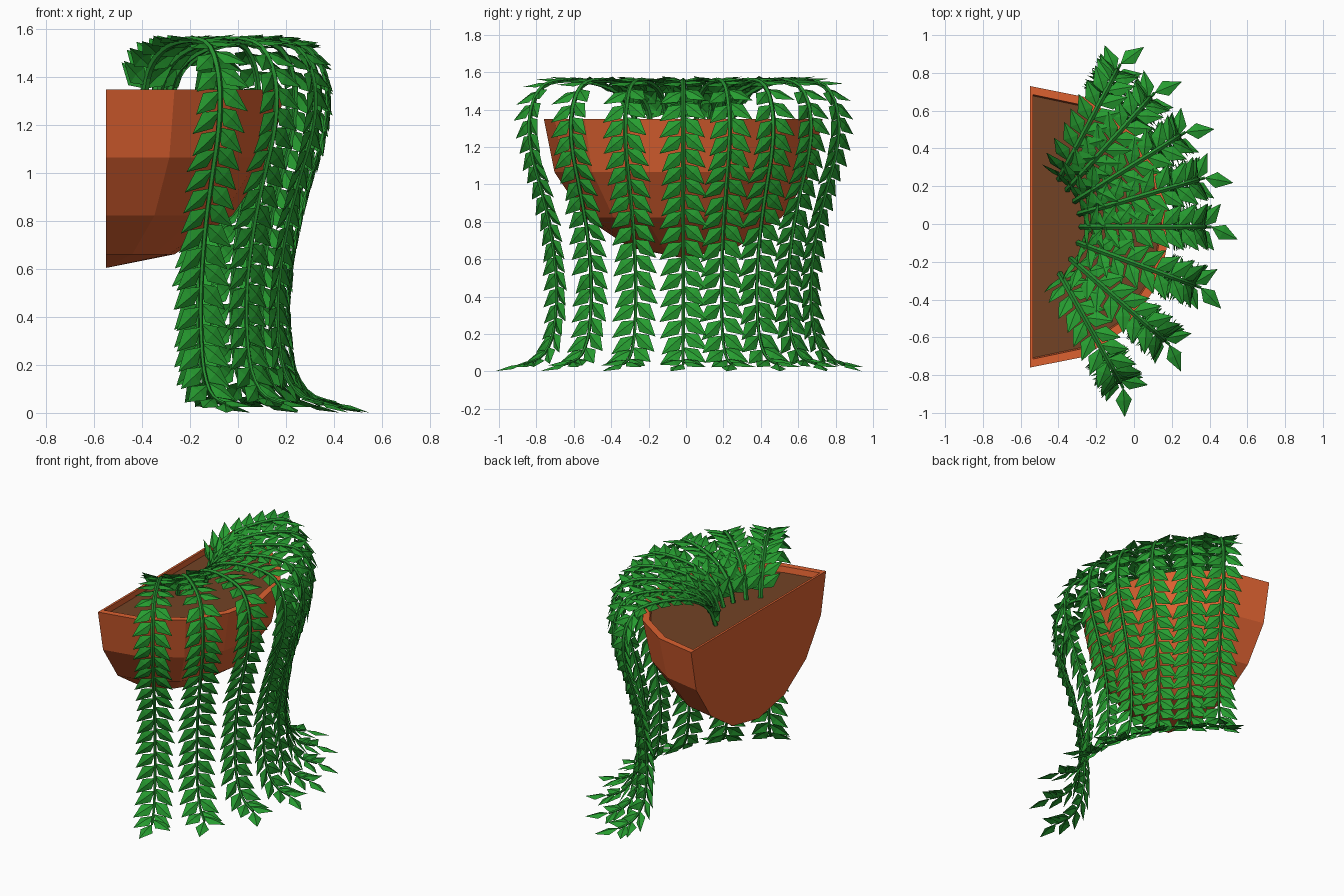
import bpy, bmesh, random
from math import sin, cos, pi, radians
from mathutils import Vector

if "Cube" in bpy.data.objects:
    bpy.data.objects.remove(bpy.data.objects["Cube"])

random.seed(4)
CX, CY = -0.55, -0.015          # pot centre on the flat back
RIM_Z, R = 1.35, 0.745


def material(name, rgb):
    m = bpy.data.materials.new(name)
    m.diffuse_color = (*rgb, 1)
    m.use_nodes = True
    m.node_tree.nodes["Principled BSDF"].inputs["Base Color"].default_value = m.diffuse_color
    return m


TERRACOTTA = material("terracotta", (0.72, 0.12, 0.03))
SOIL = material("soil", (0.17, 0.055, 0.018))
LEAF = material("leaf_green", (0.02, 0.34, 0.03))
STEM = material("stem_green", (0.02, 0.28, 0.03))


def finish(bm, name, mat, fix=True):
    if fix:
        bmesh.ops.recalc_face_normals(bm, faces=bm.faces)
    me = bpy.data.meshes.new(name)
    bm.to_mesh(me)
    bm.free()
    me.materials.append(mat)
    ob = bpy.data.objects.new(name, me)
    bpy.context.collection.objects.link(ob)
    return ob


def half_ring(bm, r, z, back=0.0):
    """Half circle of 8 segments, ends resting on the back plane."""
    return [bm.verts.new((CX + max(back, r * cos(a)), CY + r * sin(a), z))
            for a in [-pi / 2 + i * pi / 8 for i in range(9)]]


# pot: quarter sphere with a flat back, a rim and an inner wall
bm = bmesh.new()
rings = [half_ring(bm, R * cos(i * pi / 8), RIM_Z - R * sin(i * pi / 8)) for i in range(4)]
pole = bm.verts.new((CX, CY, RIM_Z - R))
inner = [half_ring(bm, 0.70, RIM_Z, 0.015), half_ring(bm, 0.69, 1.29, 0.015)]
for a, b in list(zip(rings, rings[1:])):
    for i in range(8):
        bm.faces.new((a[i], a[i + 1], b[i + 1], b[i]))
for i in range(8):
    bm.faces.new((rings[3][i], rings[3][i + 1], pole))
for a, b in ((rings[0], inner[0]), (inner[0], inner[1])):
    for i in range(9):
        j = (i + 1) % 9
        bm.faces.new((a[i], a[j], b[j], b[i]))
bm.faces.new([r[0] for r in rings] + [pole] + [r[-1] for r in reversed(rings)])
bm.faces.new(inner[1])
finish(bm, "half_round_pot", TERRACOTTA)

# soil
bm = bmesh.new()
bm.faces.new(half_ring(bm, 0.695, 1.31, 0.015))
finish(bm, "soil", SOIL, False)

# vine profile: distance from the pot centre, height
PROFILE = [(0.25, 1.31), (0.29, 1.42), (0.38, 1.50), (0.52, 1.545), (0.70, 1.555),
           (0.82, 1.525), (0.885, 1.43), (0.905, 1.30), (0.885, 1.15), (0.84, 1.0),
           (0.785, 0.8), (0.75, 0.6), (0.738, 0.4), (0.76, 0.2), (0.81, 0.1),
           (0.86, 0.062), (0.94, 0.04)]


def smooth_path(pts, n=8):
    p = [Vector(q) for q in pts]
    p = [2 * p[0] - p[1]] + p + [2 * p[-1] - p[-2]]
    out = []
    for a, b, c, d in zip(p, p[1:], p[2:], p[3:]):
        for k in range(n):
            t = k / n
            out.append(0.5 * (2 * b + (c - a) * t + (2 * a - 5 * b + 4 * c - d) * t * t
                              + (3 * b - a - 3 * c + d) * t ** 3))
    return out + [p[-2]]


PATH = smooth_path(PROFILE)
LENGTHS = [0]
for a, b in zip(PATH, PATH[1:]):
    LENGTHS.append(LENGTHS[-1] + (b - a).length)
TOTAL = LENGTHS[-1]


def at(s):
    """Point and direction on the profile at length s."""
    i = max(k for k in range(len(PATH) - 1) if LENGTHS[k] <= s or k == 0)
    d = PATH[i + 1] - PATH[i]
    return PATH[i] + d * ((s - LENGTHS[i]) / d.length), d.normalized()


def add_leaf(bm, base, along, out, length):
    """Pointed leaf, creased along its midrib."""
    side = along.cross(out).normalized()
    up = side.cross(along).normalized()
    mid = base + along * length * 0.42
    b, t = bm.verts.new(base), bm.verts.new(base + along * length)
    m = bm.verts.new(mid + up * 0.007)
    l = bm.verts.new(mid - side * length * 0.27 - up * 0.007)
    r = bm.verts.new(mid + side * length * 0.27 - up * 0.007)
    for tri in ((b, m, l), (l, m, t), (b, r, m), (m, r, t)):
        bm.faces.new(tri)


PAIRS = 28
# angle of each vine, and how far the outermost ones stand off
VINES = ((-61, 0.035), (-41, 0.01), (-20, 0), (0, 0), (16, 0), (32, 0.005), (48, 0.015), (62, 0.035))
for n, (deg, off) in enumerate(VINES, 1):
    a = radians(deg)
    radial, side = Vector((cos(a), sin(a), 0)), Vector((-sin(a), cos(a), 0))
    centre = Vector((-0.53, CY, 0)) + radial * off

    def place(p):
        return centre + radial * p.x + Vector((0, 0, p.y))

    # stem: thin five-sided tapering tube
    bm = bmesh.new()
    rings, count = [], 50
    for k in range(count + 1):
        p, d = at(TOTAL * k / count)
        nrm = radial * -d.y + Vector((0, 0, d.x))
        rad = 0.016 - 0.008 * k / count
        rings.append([bm.verts.new(place(p) + rad * (nrm * cos(u) + side * sin(u)))
                      for u in [2 * pi * j / 5 for j in range(5)]])
    for r0, r1 in zip(rings, rings[1:]):
        for j in range(5):
            bm.faces.new((r0[j], r0[j - 1], r1[j - 1], r1[j]))
    bm.faces.new(rings[0])
    bm.faces.new(rings[-1])
    finish(bm, f"vine_stem_{n}", STEM)

    # leaves: pairs pointing along the growth
    bm = bmesh.new()
    for k in range(PAIRS):
        last = k == PAIRS - 1
        for sgn in (1, -1):
            s = 0.06 + (TOTAL - 0.06) * k / (PAIRS - 1)
            if sgn > 0:
                s -= 0.05 if last else 0.015
            p, d = at(s)
            tan = radial * d.x + Vector((0, 0, d.y))
            nrm = radial * -d.y + Vector((0, 0, d.x))
            ang = radians(50 + random.uniform(-4, 4))
            tilt = 0.06 + random.uniform(-0.05, 0.05)
            if last:
                ang, tilt = radians(50 if sgn > 0 else 25), -0.02
            along = (tan * cos(ang) + side * sgn * sin(ang) + nrm * tilt).normalized()
            add_leaf(bm, place(p), along, nrm, 0.16)
    finish(bm, f"vine_leaves_{n}", LEAF, False)
